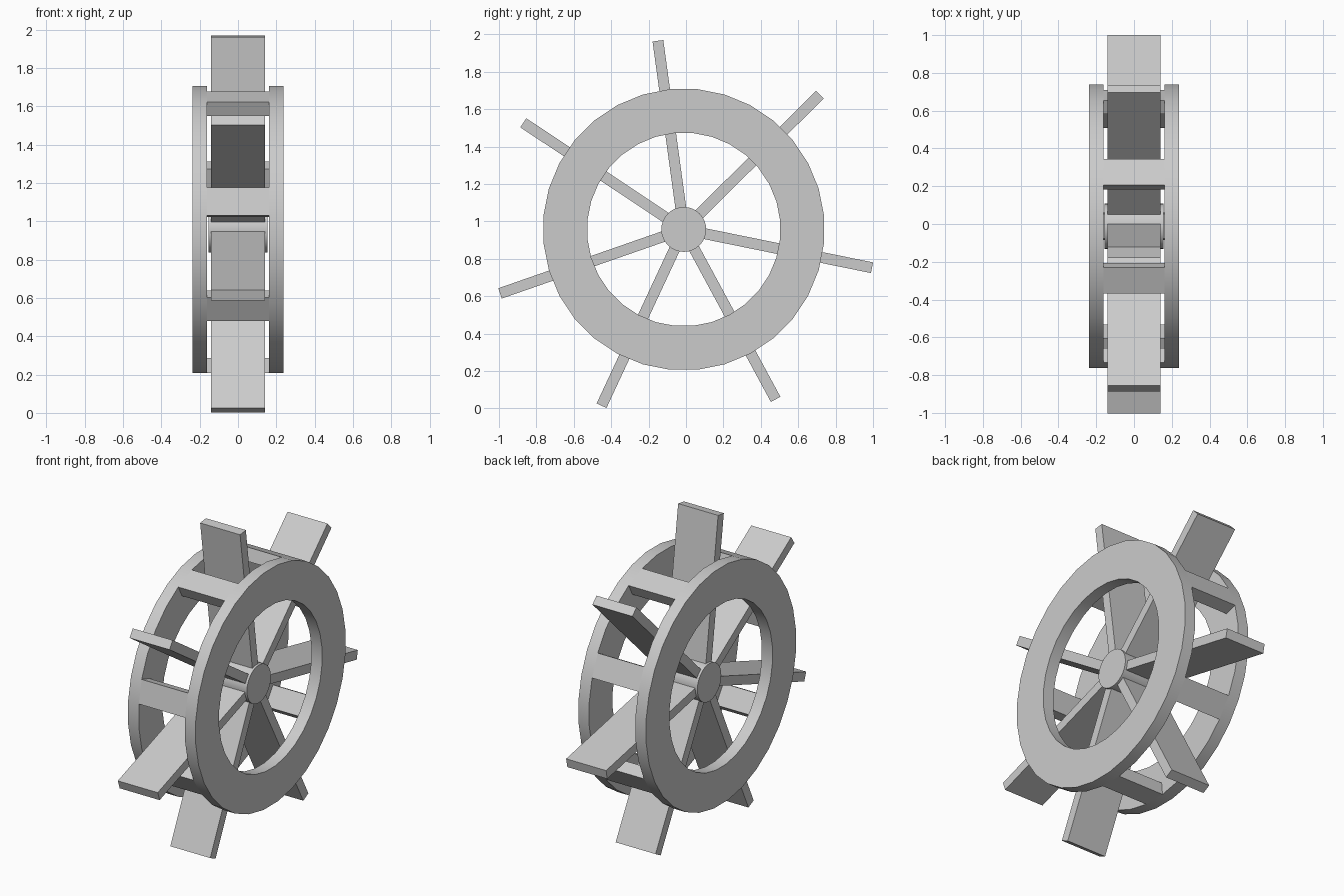
import bpy, bmesh, math

if "Cube" in bpy.data.objects:
    bpy.data.objects.remove(bpy.data.objects["Cube"], do_unlink=True)

CY, CZ = -0.012, 0.957          # axle position
SIDES = 32
STEP = 2 * math.pi / SIDES
FACET = 1 / math.cos(STEP / 2)  # flat-to-flat radius to corner radius

grey = bpy.data.materials.new("plain_grey")
grey.use_nodes = True
colour = (0.6, 0.6, 0.6, 1)
grey.diffuse_color = colour
grey.node_tree.nodes["Principled BSDF"].inputs["Base Color"].default_value = colour


def finish(obj, name):
    obj.name = obj.data.name = name
    obj.data.materials.append(grey)
    bpy.ops.object.select_all(action="DESELECT")
    obj.select_set(True)
    bpy.context.view_layer.objects.active = obj
    bpy.ops.object.shade_smooth_by_angle(angle=math.radians(30))


def arc_block(name, inner, outer, x0, x1, first, count):
    """Rectangular section swept around the axle over count facets."""
    bm = bmesh.new()
    closed = count == SIDES
    loops = []
    for i in range(count if closed else count + 1):
        a = (first + i - 0.5) * STEP
        loops.append([bm.verts.new((x, CY + r * FACET * math.cos(a), CZ + r * FACET * math.sin(a)))
                      for x, r in ((x0, inner), (x1, inner), (x1, outer), (x0, outer))])
    for i in range(count):
        a, b = loops[i], loops[(i + 1) % len(loops)]
        for j in range(4):
            k = (j + 1) % 4
            bm.faces.new((a[j], a[k], b[k], b[j]))
    if not closed:
        bm.faces.new(loops[0])
        bm.faces.new(loops[-1])
    bmesh.ops.recalc_face_normals(bm, faces=bm.faces)
    mesh = bpy.data.meshes.new(name)
    bm.to_mesh(mesh)
    bm.free()
    obj = bpy.data.objects.new(name, mesh)
    bpy.context.collection.objects.link(obj)
    finish(obj, name)


# Side rings
arc_block("left_ring", 0.515, 0.75, 0.162, 0.237, 0, SIDES)
arc_block("right_ring", 0.515, 0.75, -0.237, -0.162, 0, SIDES)

# Rim slats bridging the rings, one between each pair of paddles
for n, facet in enumerate((2, 6, 10, 15, 19, 24, 29), 1):
    arc_block(f"rim_slat_{n}", 0.67, 0.75, -0.162, 0.162, facet, 1)

# Hub
bpy.ops.mesh.primitive_cylinder_add(vertices=SIDES, radius=0.12, depth=0.31,
                                    location=(0, CY, CZ), rotation=(0, math.pi / 2, 0))
finish(bpy.context.object, "hub")

# Paddles: angle around the axle and reach
paddles = ((97.8, 1.018), (44.7, 1.025), (-11.5, 1.027), (-61.6, 1.033),
           (-115, 1.04), (199.2, 1.04), (146.4, 1.03))
for n, (degrees, reach) in enumerate(paddles, 1):
    a = math.radians(degrees)
    mid = reach / 2 + 0.03
    bpy.ops.mesh.primitive_cube_add(
        size=1, location=(0, CY + mid * math.cos(a), CZ + mid * math.sin(a)), rotation=(a, 0, 0))
    paddle = bpy.context.object
    paddle.scale = (0.28, reach - 0.06, 0.058)
    finish(paddle, f"paddle_{n}")
